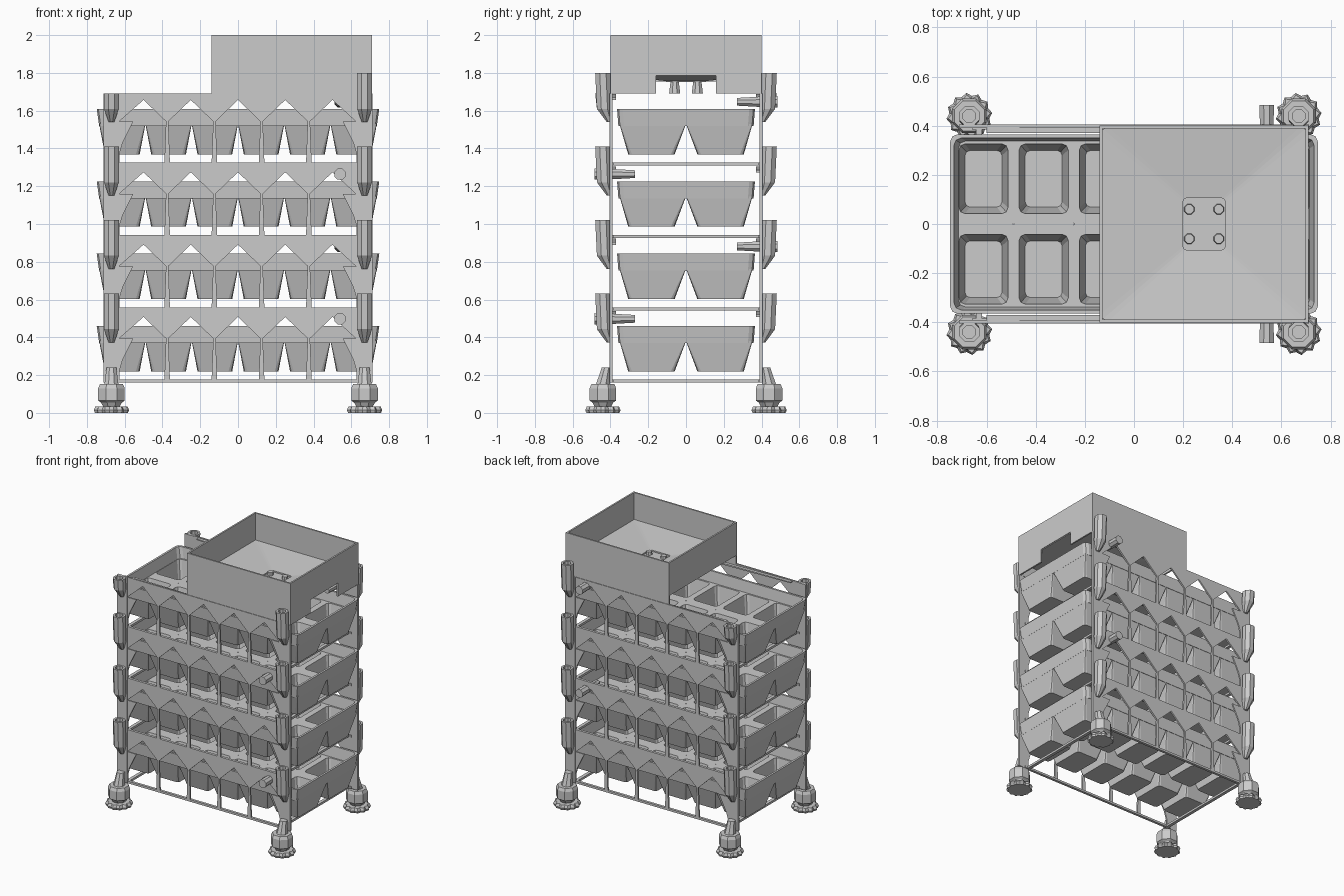
import bpy, bmesh, math
from mathutils import Vector

if "Cube" in bpy.data.objects:
    bpy.data.objects.remove(bpy.data.objects["Cube"])

PITCH = 0.383
Z0 = 0.16          # underside of the lowest frame


def finish(name, bm):
    bmesh.ops.recalc_face_normals(bm, faces=bm.faces)
    me = bpy.data.meshes.new(name)
    bm.to_mesh(me)
    bm.free()
    ob = bpy.data.objects.new(name, me)
    bpy.context.collection.objects.link(ob)
    return ob


def rrect(cx, cy, hx, hy, r, z, n=3):
    """Rounded rectangle loop."""
    pts = []
    for k, (sx, sy) in enumerate([(1, 1), (-1, 1), (-1, -1), (1, -1)]):
        for i in range(n):
            a = math.pi / 2 * (k + i / (n - 1))
            pts.append((cx + sx * (hx - r) + r * math.cos(a),
                        cy + sy * (hy - r) + r * math.sin(a), z))
    return pts


def ring(cx, cy, r, z, n=8, r2=None):
    """Polygon loop; r2 gives alternating teeth."""
    return [(cx + (r2 if r2 and i % 2 else r) * math.cos(2 * math.pi * (i + .5) / n),
             cy + (r2 if r2 and i % 2 else r) * math.sin(2 * math.pi * (i + .5) / n), z)
            for i in range(n)]


def loft(bm, loops, closed=False):
    vs = [[bm.verts.new(p) for p in lp] for lp in loops]
    n = len(vs[0])
    pairs = list(zip(vs, vs[1:])) + ([(vs[-1], vs[0])] if closed else [])
    for a, b in pairs:
        for i in range(n):
            bm.faces.new((a[i], a[(i + 1) % n], b[(i + 1) % n], b[i]))
    if not closed:
        bm.faces.new(vs[0])
        bm.faces.new(vs[-1])


def box(bm, x0, x1, y0, y1, z0, z1):
    loft(bm, [[(x0, y0, z), (x1, y0, z), (x1, y1, z), (x0, y1, z)] for z in (z0, z1)])


def prism(bm, pts, axis, a, b):
    """Extrude a 2D outline along x or y."""
    f = (lambda p, d: (d, p[0], p[1])) if axis == 'x' else (lambda p, d: (p[0], d, p[1]))
    loft(bm, [[f(p, d) for p in pts] for d in (a, b)])


def make_tray(k):
    """Planting tray: raised rim and 6 x 2 tapered hollow cells."""
    zb = 0.22 + PITCH * k
    deck, top = zb + 0.16, zb + 0.24
    bm = bmesh.new()
    loft(bm, [rrect(0, 0, .735, .358, .03, deck - .01), rrect(0, 0, .748, .365, .03, top),
              rrect(0, 0, .733, .350, .03, top), rrect(0, 0, .715, .338, .03, deck)], True)
    for i in range(6):
        for s in (-1, 1):
            cx = (i - 2.5) * .245
            loft(bm, [rrect(cx, s * .183, .092, .123, .02, zb),
                      rrect(cx, s * .176, .1225, .176, .004, deck),
                      rrect(cx, s * .184, .100, .142, .025, deck),
                      rrect(cx, s * .184, .075, .115, .02, zb + .015)])
    finish("tray_%d" % (k + 1), bm)


def make_frame(k):
    """One storey of the rack: zigzag side panels, struts, end bars, drain."""
    z = Z0 + PITCH * k
    top = z + PITCH
    zig = [(-.63 + .0, top - .15)]
    for i in range(5):
        zig.append((-.5 + .25 * i, top - .035))
        zig.append((-.375 + .25 * i if i < 4 else .63, top - .155))
    outline = [(-.66, top)] + zig + [(.66, top)]
    bm = bmesh.new()
    for s in (-1, 1):
        ya, yb = s * .392, s * .404
        prism(bm, outline, 'y', ya, yb)
        box(bm, -.66, .66, min(s * .385, s * .404), max(s * .385, s * .404), z, z + .016)
        for i in range(4):
            x = -.375 + .25 * i
            prism(bm, [(x - .015, z + .01), (x + .015, z + .01),
                       (x + .006, top - .14), (x - .006, top - .14)], 'y', ya, yb)
        # sloping gutter along the inside of the panel
        prism(bm, [(-.6, top - .004), (.55, top - .022), (.55, top - .036), (-.6, top - .012)],
              'y', s * .37, s * .395)
    for s in (-1, 1):
        x = s * .63
        box(bm, x - .012, x + .012, -.4, .4, z, z + .016)
    finish("frame_%d" % (k + 1), bm)
    # drain spout, alternating between front and back
    s = -1 if k % 2 == 0 else 1
    bm = bmesh.new()
    loft(bm, [[(x, s * y, zz - 0.0) for x, zz, _ in ring(.54, top - .045, r, 0)]
              for y, r in ((.27, .022), (.40, .030), (.485, .032))])
    finish("drain_spout_%d" % (k + 1), bm)


for level in range(4):
    make_tray(level)
    make_frame(level)

for sx in (-1, 1):
    for sy in (-1, 1):
        cx, cy = sx * .67, sy * .44
        tag = ("right" if sx > 0 else "left") + ("_back" if sy > 0 else "_front")
        # flat corner post
        bm = bmesh.new()
        box(bm, cx - .042, cx + .042, min(sy * .39, sy * .405), max(sy * .39, sy * .405), Z0, 1.69)
        xi = sx * .6
        for k in range(4):     # small gussets beside the post
            zt = Z0 + PITCH * (k + 1)
            prism(bm, [(sx * .64, zt - .15), (sx * .555, zt - .15), (sx * .61, zt - .26),
                       (sx * .64, zt - .36)], 'y', sy * .392, sy * .403)
        finish("post_" + tag, bm)
        # stacking sockets tapering down into the post
        bm = bmesh.new()
        for k in range(4):
            zt = 1.80 - (PITCH + .006) * k
            zb = zt - .26
            if sx < 0 and k == 0:
                zt = 1.69
            loft(bm, [ring(sx * .67, sy * .405, .016, zb),
                      ring(sx * .67, sy * .432, .043, zb + .07),
                      ring(sx * .67, sy * .440, .044, zt),
                      ring(sx * .67, sy * .440, .028, zt),
                      ring(sx * .67, sy * .440, .028, zt - .07)])
        finish("sockets_" + tag, bm)
        # foot: tapered block on a toothed disc
        bm = bmesh.new()
        loft(bm, [ring(cx, cy, .088, 0, 24, .078), ring(cx, cy, .094, .014, 24, .082),
                  ring(cx, cy, .086, .034, 24, .07)])
        loft(bm, [ring(cx, cy, .045, .03), ring(cx, cy, .06, .055), ring(cx, cy, .076, .065),
                  ring(cx, cy, .076, .13), ring(cx, cy, .066, .152)])
        loft(bm, [ring(cx, cy, .04, .15), ring(cx, sy * .42, .028, .24)])
        finish("foot_" + tag, bm)

# hopper walls
X0, X1, Y, T = -.14, .71, .40, .012
bm = bmesh.new()
box(bm, X0, X1, -Y, -Y + T, 1.69, 2.0)
box(bm, X0, X1, Y - T, Y, 1.69, 2.0)
box(bm, X0, X0 + T, -Y, Y, 1.755, 2.0)
prism(bm, [(-Y, 1.69), (-.16, 1.69), (-.16, 1.79), (.16, 1.79), (.16, 1.69), (Y, 1.69),
           (Y, 2.0), (-Y, 2.0)], 'x', X1 - T, X1)
finish("hopper_walls", bm)

# shallow funnel floor and its outlet
CX = (X0 + X1) / 2
bm = bmesh.new()
loft(bm, [rrect(CX, 0, .42, .395, .03, 1.80), rrect(CX, 0, .085, .105, .012, 1.772),
          rrect(CX, 0, .085, .105, .012, 1.757), rrect(CX, 0, .42, .395, .03, 1.785)], True)
finish("hopper_floor", bm)
bm = bmesh.new()
box(bm, CX - .085, CX + .085, -.105, .105, 1.752, 1.762)
for dx in (-1, 1):
    for dy in (-1, 1):
        x, y = CX + dx * .06, dy * .06
        loft(bm, [ring(x, y, .032, 1.69), ring(x, y, .022, 1.765), ring(x, y, .020, 1.785)])
finish("hopper_outlet", bm)
